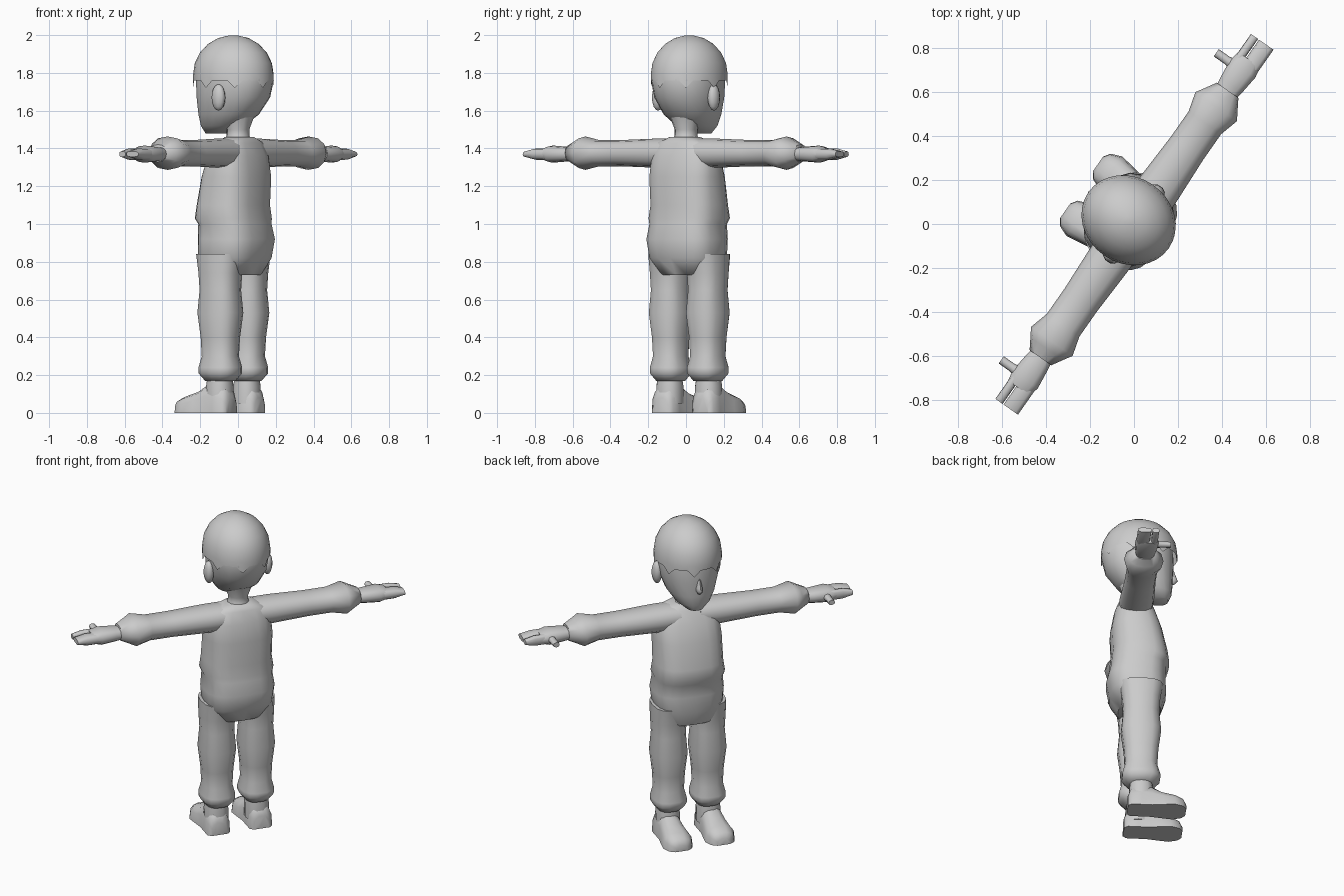
import bpy, bmesh, math
from mathutils import Vector

cube = bpy.data.objects.get("Cube")
if cube:
    bpy.data.objects.remove(cube)

shade = (.6, .6, .6, 1)
grey = bpy.data.materials.new("plain grey")
grey.use_nodes = True
grey.diffuse_color = shade
grey.node_tree.nodes["Principled BSDF"].inputs["Base Color"].default_value = shade

turn = math.radians(-125)      # the whole figure is turned about z


def finish(name, bm):
    """Store a figure-space mesh (x left, y back, z up) as a smooth object."""
    bmesh.ops.recalc_face_normals(bm, faces=bm.faces)
    mesh = bpy.data.meshes.new(name)
    bm.to_mesh(mesh)
    bm.free()
    mesh.materials.append(grey)
    ob = bpy.data.objects.new(name, mesh)
    bpy.context.collection.objects.link(ob)
    ob.rotation_euler.z = turn
    bpy.ops.object.select_all(action='DESELECT')
    ob.select_set(True)
    bpy.context.view_layer.objects.active = ob
    bpy.ops.object.shade_smooth_by_angle(angle=math.radians(60))
    return ob


def rounded(value, power):
    """Turn a sine or cosine into the same for a squarish ellipse."""
    return math.copysign(abs(value) ** (2 / power), value)


def cross_section(axis, centre, side, segs, power, ratio, place, radius, shift=0, own_ratio=None):
    """Points of one ring, placed along the left, forward or up axis."""
    for i in range(segs):
        angle = math.tau * i / segs
        across = centre[0] + radius * rounded(math.cos(angle), power)
        along = centre[1] + shift + radius * (own_ratio or ratio) * rounded(math.sin(angle), power)
        if axis == 'left':
            left, forward, up = place, across, along
        elif axis == 'forward':
            left, forward, up = across, place, max(along, 0)
        else:
            left, forward, up = across, along, place
        yield Vector((left * side, -forward, up))


def loft(name, axis, sections, centre=(0, 0), side=1, segs=16, power=2, ratio=1, open_start=False):
    """Skin sections of (place, radius, optional shift, optional ratio)."""
    bm = bmesh.new()
    rings = [[bm.verts.new(p) for p in cross_section(axis, centre, side, segs, power, ratio, *s)]
             for s in sections]
    for lower, upper in zip(rings, rings[1:]):
        for i in range(segs):
            bm.faces.new((lower[i - 1], lower[i], upper[i], upper[i - 1]))
    if not open_start:
        bm.faces.new(rings[0])
    bm.faces.new(rings[-1])
    return finish(name, bm)


def ear(name, side):
    bm = bmesh.new()
    bmesh.ops.create_uvsphere(bm, u_segments=10, v_segments=8, radius=1)
    bmesh.ops.scale(bm, vec=Vector((.03, .04, .07)), verts=bm.verts)
    bmesh.ops.translate(bm, vec=Vector((side * .18, 0, 1.67)), verts=bm.verts)
    finish(name, bm)


# Torso: pelvis, shirt hem, belly and shoulders
loft("torso", 'up', [
    (.73, .15, .03), (.82, .2, .02), (.92, .21, .01), (1, .2, .02), (1.03, .21, .03),
    (1.1, .2, .03), (1.25, .2, .01, .75), (1.36, .19, 0, .64), (1.43, .16, -.01, .53),
    (1.46, .08, -.01)], segs=20, power=2.8, ratio=.82)

# Neck and head
loft("neck", 'up', [(1.42, .08), (1.47, .06), (1.5, .06), (1.58, .09)], segs=12)
loft("head", 'up', [
    (1.48, .05, .14), (1.52, .1, .1), (1.58, .14, .06), (1.67, .17, .03),
    (1.76, .18, .02), (1.85, .17, .02)], segs=20, power=2.2, ratio=1.17)

# Hair: a dome above a short band, with a ragged lower edge
dome = [math.radians(step * 17) for step in range(6)]
hair = loft("hair", 'up',
            [(1.76, .195)] + [(1.79 + .21 * math.sin(a), .195 * math.cos(a)) for a in dome],
            centre=(0, .03), segs=32, ratio=1.14, open_start=True)
for index in range(1, 32, 4):
    hair.data.vertices[index].co.z -= .04

# Nose: a short wedge
loft("nose", 'up', [(1.6, .01), (1.62, .02), (1.64, .02, 0, 1.4), (1.7, .01, -.01)],
     centre=(0, .22), segs=8, ratio=1.8)

for side, label in ((1, "left"), (-1, "right")):
    ear(label + "_ear", side)

    # Sleeve with a flared cuff, then the palm and a thumb pointing forward
    arm = dict(axis='left', side=side, segs=12)
    loft(label + "_sleeve", sections=[
        (.06, .1), (.2, .1), (.42, .09), (.56, .09), (.65, .115), (.69, .09), (.74, .06)],
        centre=(0, 1.375), power=2.3, ratio=.77, **arm)
    loft(label + "_palm", sections=[(.7, .05), (.77, .06), (.86, .07), (.91, .06, 0, .5)],
         centre=(0, 1.37), power=2.6, ratio=.65, **arm)
    loft(label + "_thumb", 'forward', [(.03, .03), (.08, .02, 0, 1), (.14, .02)],
         centre=(.85, 1.37), side=side, segs=8, ratio=.8)

    # Index finger, apart from the other joined fingers
    for part, middle, half in (("_index_finger", .04, .02), ("_joined_fingers", -.025, .04)):
        loft(label + part, sections=[
            (.87, half, 0, .03 / half), (.95, half, 0, .03 / half), (1.01, half, 0, .015 / half)],
            centre=(middle, 1.37), power=2.8, **arm)

    # Trouser leg with a gathered cuff
    limb = dict(side=side, segs=14)
    loft(label + "_trouser_leg", 'up', [
        (.17, .07), (.21, .1), (.24, .1), (.3, .085), (.4, .09), (.53, .105),
        (.65, .095), (.74, .1), (.84, .1, 0, 1.3)],
        centre=(.12, .03), power=2.6, ratio=1.12, **limb)

    # Shoe with a flat sole, and the ankle above it
    loft(label + "_ankle", 'up', [(.05, .07), (.14, .07), (.21, .06)],
         centre=(.125, .03), power=2.3, **limb)
    loft(label + "_shoe", 'forward', [
        (-.05, .05, 0, 1.6), (-.03, .07, 0, 1.9), (.03, .07, 0, 2.3), (.09, .07, 0, 2.1),
        (.15, .08, 0, 1.4), (.22, .09), (.27, .07), (.29, .04)],
        centre=(.13, 0), power=2.8, **limb)
